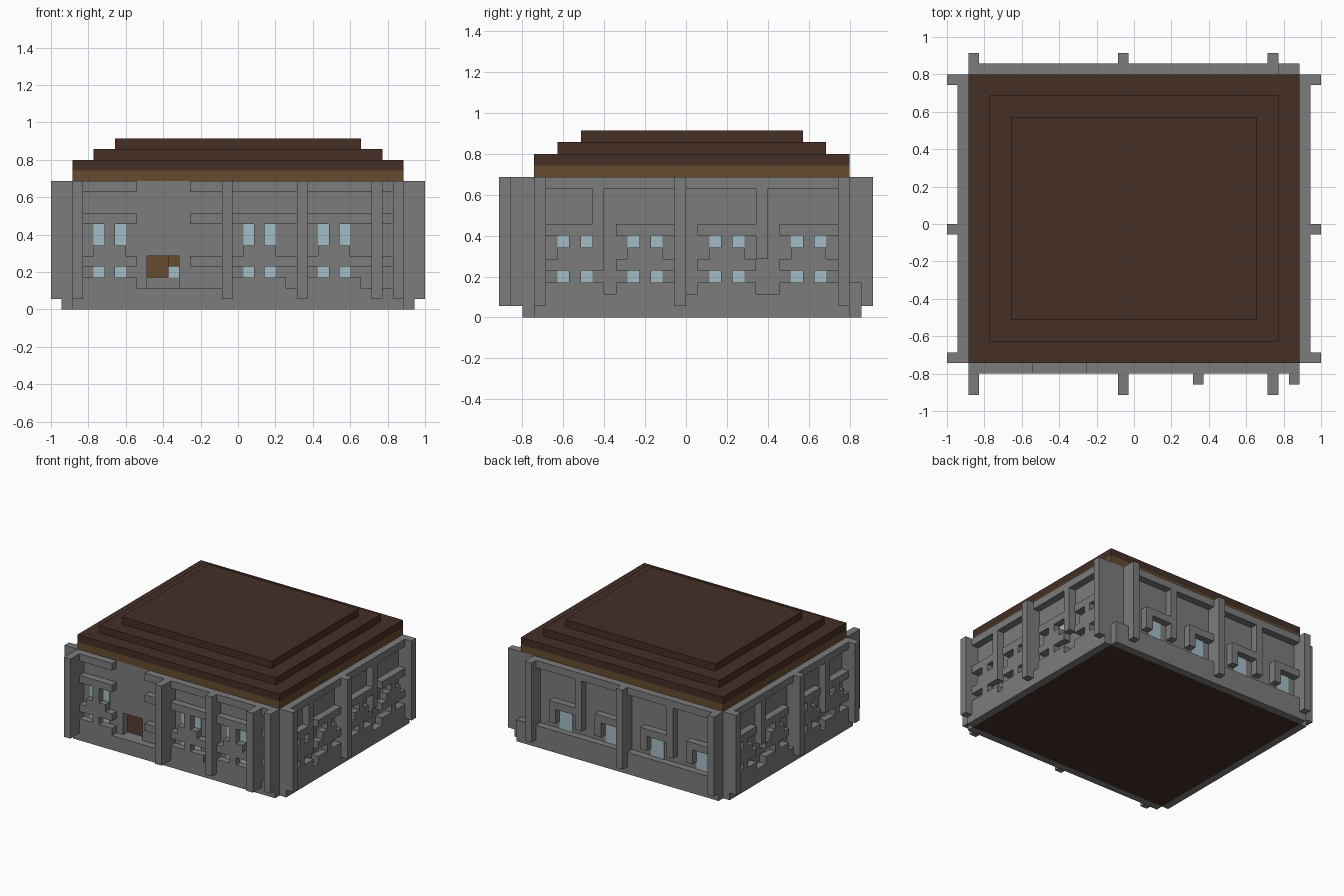
import bpy
import bmesh
from mathutils import Matrix, Vector

cube = bpy.data.objects.get("Cube")
if cube:
    bpy.data.objects.remove(cube, do_unlink=True)

U = 2 / 35  # one building block


def material(name, rgb):
    m = bpy.data.materials.new(name)
    m.use_nodes = True
    m.diffuse_color = (*rgb, 1)
    m.node_tree.nodes["Principled BSDF"].inputs["Base Color"].default_value = (*rgb, 1)
    return m


stone = material("grey stone", (0.2, 0.2, 0.2))
dark_wood = material("dark brown wood", (0.058, 0.028, 0.019))
light_wood = material("light brown wood", (0.134, 0.071, 0.026))
glass = material("pale blue glass", (0.37, 0.51, 0.56))


def blocks(name, mat, boxes):
    """One object from boxes given in block units: x range, y range, z range."""
    bm = bmesh.new()
    for xs, ys, zs in boxes:
        lo = Vector((xs[0] * U - 1, ys[0] * U - 16 * U, zs[0] * U))
        hi = Vector((xs[1] * U - 1, ys[1] * U - 16 * U, zs[1] * U))
        bmesh.ops.create_cube(bm, size=1, matrix=Matrix.Translation((lo + hi) / 2)
                              @ Matrix.Diagonal((*(hi - lo), 1)))
    mesh = bpy.data.meshes.new(name)
    bm.to_mesh(mesh)
    bm.free()
    mesh.materials.append(mat)
    ob = bpy.data.objects.new(name, mesh)
    bpy.context.collection.objects.link(ob)
    return ob


# Roof: eaves band, three steps, and the floor
blocks("eaves_band", light_wood, [((2, 33), (3, 30), (12, 13))])
blocks("stepped_roof", dark_wood,
       [((2 + 2 * s, 33 - 2 * s), (3 + 2 * s, 30 - 2 * s), (13 + s, 14 + s)) for s in range(3)])
blocks("floor", dark_wood, [((2, 33), (3, 30), (0, 1))])

# Walls with a doorway
FRONT, BACK = (3, 4), (29, 30)
blocks("front_wall", stone, [((2, 9), FRONT, (1, 12)), ((12, 33), FRONT, (1, 12)),
                             ((9, 12), FRONT, (1, 2)), ((9, 12), FRONT, (5, 12))])
blocks("back_wall", stone, [((2, 33), BACK, (1, 12))])
blocks("side_walls", stone, [(xs, (4, 29), (1, 12)) for xs in ((2, 3), (32, 33))])

# Indoor furniture opposite the doorway
blocks("indoor_shelf", light_wood, [((7, 11), (27, 29), (3, 5)), ((11, 14), (28, 29), (4, 5))])
blocks("indoor_window", glass, [((11, 12), (28.9, 29), (3, 4))])

# Plinth around the walls
blocks("plinth", stone, [((2, 33), (2, 3), (0, 2)), ((2, 33), (30, 31), (0, 3)),
                         ((1, 2), (3, 30), (0, 2)), ((33, 34), (3, 30), (0, 2))])

# Pillars
blocks("front_pillars", stone, [((x, x + 1), (y, 3), (1, 12))
                                for x, y in ((2, 0), (16, 0), (23, 1), (30, 0), (32, 1))])
blocks("back_pillars", stone, [((x, x + 1), (30, 32), (1, 12)) for x in (2, 16, 30)])
blocks("side_pillars", stone, [(xs, (y, y + 1), (1, 12))
                               for xs in ((0, 2), (33, 35)) for y in (3, 15, 29)])

# Front trim: beams, raised plinth, sills and mullions
trim = [(xs, (2, 3), (z, z + 1)) for z in (4, 8, 11)
        for xs in ((3, 8), (13, 16), (17, 23), (24, 30), (31, 32))]
panes = []
for x in (4, 18, 25):
    trim += [((x - 1, x + 4), (2, 3), (2, 3)),
             ((x, x + 3), (2, 3), (5, 6)),
             ((x + 1, x + 2), (2, 3), (3, 8))]
    panes += [((p, p + 1), (2.9, 3), zs) for p in (x, x + 2) for zs in ((3, 4), (6, 8))]
blocks("front_trim", stone, trim)
blocks("front_windows", glass, panes)

# Side trim, the same on both sides
for side, xs, pane_xs in (("left", (33, 34), (33, 33.1)), ("right", (1, 2), (1.9, 2))):
    trim = [(xs, (4, 29), (11, 12))]
    trim += [(xs, (y, y + 1), (5, 11)) for y in (8, 22)]
    panes = []
    for y in (5, 11, 18, 25):
        trim += [(xs, (y - 1, y + 4), (z, z + 1)) for z in (2, 4, 7)]
        trim += [(xs, (y, y + 3), (5, 6)), (xs, (y + 1, y + 2), (3, 7))]
        panes += [(pane_xs, (p, p + 1), (z, z + 1)) for p in (y, y + 2) for z in (3, 6)]
    blocks(side + "_trim", stone, trim)
    blocks(side + "_windows", glass, panes)

# Back trim: top beam, posts, lintels and brackets
trim = [((3, 30), (30, 31), (11, 12))]
trim += [((x, x + 1), (30, 31), (4, 11)) for x in (9, 23)]
panes = []
for x in (4, 11, 18, 25):
    trim += [((x - 1, x + 3), (30, 31), (6, 7)), ((x + 2, x + 3), (30, 31), (4, 6))]
    panes += [((x, x + 2), (30, 30.1), (3, 6))]
blocks("back_trim", stone, trim)
blocks("back_windows", glass, panes)
